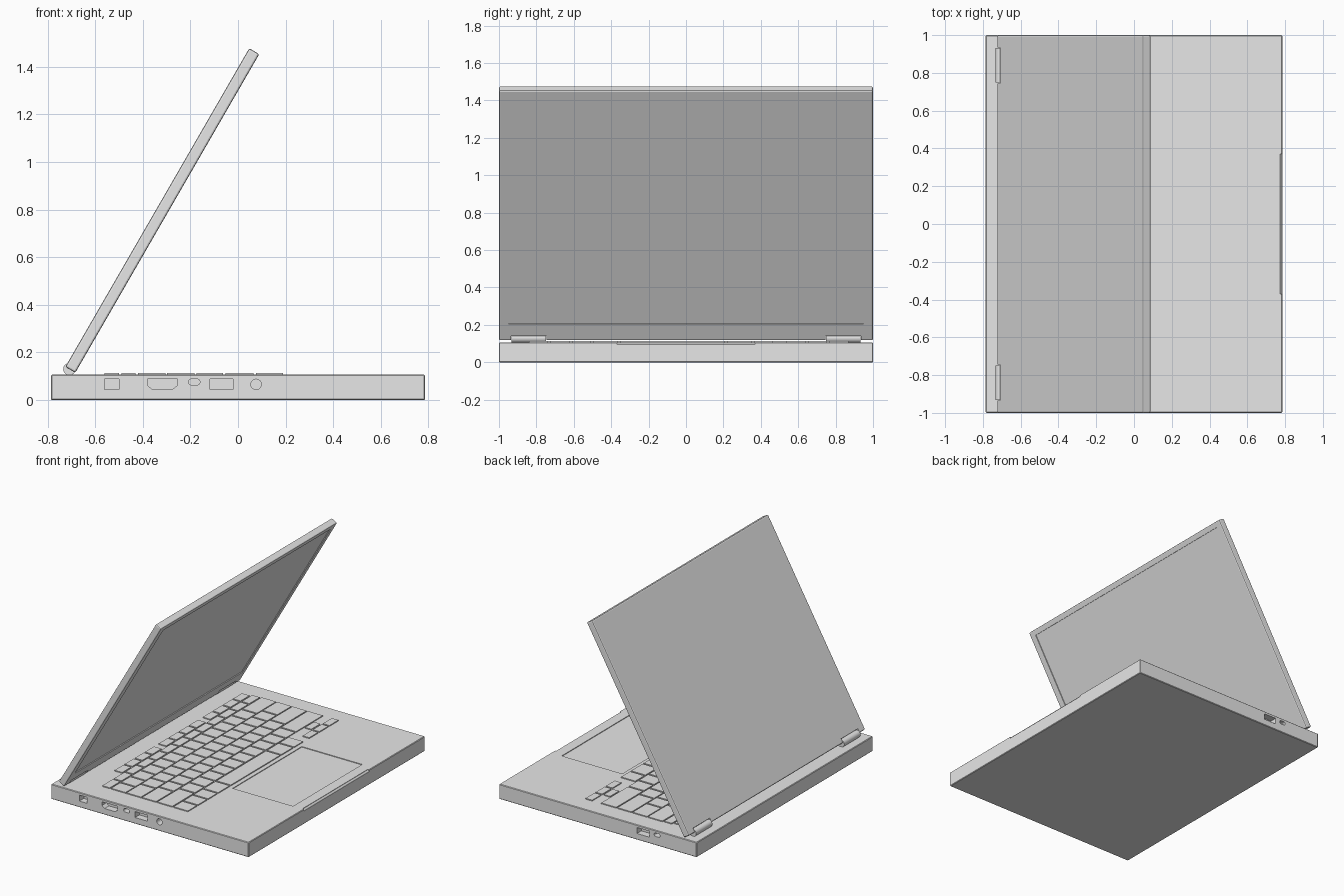
import bpy, bmesh, math
from mathutils import Vector, Matrix

cube = bpy.data.objects.get("Cube")
if cube:
    bpy.data.objects.remove(cube, do_unlink=True)

GREY = (0.8, 0.8, 0.8, 1)
mat = bpy.data.materials.new("light grey")
mat.diffuse_color = GREY
mat.use_nodes = True
mat.node_tree.nodes["Principled BSDF"].inputs["Base Color"].default_value = GREY

DECK = 0.107
LID_LENGTH, LID_THICK = 1.545, 0.049
LID_FRAME = Matrix.Translation((-0.683, 0, 0.115)) @ Matrix.Rotation(math.radians(30), 4, 'Y')


def prism(bm, outline, lo, hi):
    """Extrude an x-z outline along y."""
    rings = [[bm.verts.new((x, y, z)) for x, z in outline] for y in (lo, hi)]
    bm.faces.new(rings[0])
    bm.faces.new(rings[1][::-1])
    n = len(outline)
    for i in range(n):
        j = (i + 1) % n
        bm.faces.new((rings[0][i], rings[1][i], rings[1][j], rings[0][j]))


def rect(x0, x1, z0, z1):
    return [(x0, z0), (x1, z0), (x1, z1), (x0, z1)]


def stadium(x, z, half_width, radius, steps=8):
    """Rounded slot outline; half_width equal to radius gives a circle."""
    pts = []
    for side, start in ((1, -90), (-1, 90)):
        for i in range(steps + 1):
            if half_width == radius and i == steps:
                continue
            a = math.radians(start + 180 * i / steps)
            pts.append((x + side * (half_width - radius) + radius * math.cos(a),
                        z + radius * math.sin(a)))
    return pts


def make(name, solids, frame=Matrix(), bevel=0, segments=1):
    bm = bmesh.new()
    for outline, lo, hi in solids:
        prism(bm, outline, lo, hi)
    bmesh.ops.recalc_face_normals(bm, faces=bm.faces)
    mesh = bpy.data.meshes.new(name)
    bm.to_mesh(mesh)
    bm.free()
    mesh.materials.append(mat)
    obj = bpy.data.objects.new(name, mesh)
    bpy.context.collection.objects.link(obj)
    obj.matrix_world = frame
    if bevel:
        mod = obj.modifiers.new("soft edges", 'BEVEL')
        mod.width, mod.segments = bevel, segments
    return obj


def cut(target, cutter):
    mod = target.modifiers.new("cut", 'BOOLEAN')
    mod.operation, mod.solver, mod.object = 'DIFFERENCE', 'EXACT', cutter
    cutter.hide_render = True
    cutter.hide_viewport = True


# Base slab with side ports, touchpad recess and finger groove
base = make("base", [(rect(-0.785, 0.785, 0, DECK), -1, 1)], bevel=0.004)
z0, z1 = 0.045, 0.088
hdmi = [(-0.36, z0), (-0.275, z0), (-0.255, 0.062), (-0.255, z1), (-0.38, z1), (-0.38, 0.062)]
right_ports = [rect(-0.56, -0.5, z0, z1), hdmi, stadium(-0.184, 0.076, 0.024, 0.0125),
               rect(-0.118, -0.02, z0, z1), stadium(0.076, 0.066, 0.022, 0.022)]
left_ports = [rect(-0.41, -0.31, z0, z1), stadium(-0.471, 0.076, 0.024, 0.0125)]
cuts = [(p, -1.1, -0.95) for p in right_ports] + [(p, 0.95, 1.1) for p in left_ports]
cuts.append((rect(0.22, 0.70, DECK - 0.005, DECK + 0.1), -0.375, 0.41))
cuts.append(([(0.773, 0.12), (0.773, 0.104), (0.783, 0.094), (0.8, 0.094), (0.8, 0.12)], -0.37, 0.37))
cut(base, make("base_cutter", cuts))

# Keyboard: rows from back to front, key widths in units of one square key
UNIT, START, GAP = 0.1147, -0.84, 0.013
rows = [
    (-0.49, -0.43, [1.15] * 13),
    (-0.42, -0.305, [1] * 13 + [2]),
    (-0.298, -0.183, [1.5] + [1] * 12 + [1.5]),
    (-0.175, -0.062, [1.75] + [1] * 11 + [2.25]),
    (-0.053, 0.066, [2.25] + [1] * 10 + [2.75]),
    (0.076, 0.19, [1, 1, 1, 1.25, 5, 1.25, 1]),
]
keys = []


def add_key(x0, x1, y, width):
    keys.append((rect(x0, x1, DECK - 0.002, DECK + 0.007), y, y + width * UNIT - GAP))


for x0, x1, widths in rows:
    y = START
    for w in widths:
        add_key(x0, x1, y, w)
        y += w * UNIT
# grouped function keys along the back
for group in range(3):
    for i in range(4):
        add_key(-0.56, -0.5, -0.6 + group * 0.5 + i * UNIT, 1)
# arrow cluster
arrow = START + 12 * UNIT
for i in range(3):
    add_key(0.138, 0.19, arrow + i * UNIT, 1)
add_key(0.076, 0.126, arrow + UNIT, 1)
make("keyboard_keys", keys)

# Lid with a recessed screen and two hinge notches
lid = make("lid", [(rect(-LID_THICK, 0, 0, LID_LENGTH), -1, 1)], LID_FRAME, 0.008, 2)
lid_cuts = [(rect(-0.006, 0.05, 0.104, 1.507), -0.95, 0.95)]
HINGES = ((-0.935, -0.745), (0.745, 0.935))
lid_cuts += [(rect(-0.1, 0.05, -0.05, 0.03), a, b) for a, b in HINGES]
cut(lid, make("lid_cutter", lid_cuts, LID_FRAME))

# Hinge barrels
for name, (a, b) in zip(("right_hinge", "left_hinge"), HINGES):
    hinge = make(name, [(stadium(-0.708, 0.13, 0.026, 0.026), a + 0.003, b - 0.003)])
    bpy.ops.object.select_all(action='DESELECT')
    hinge.select_set(True)
    bpy.context.view_layer.objects.active = hinge
    bpy.ops.object.shade_smooth_by_angle(angle=math.radians(35))
